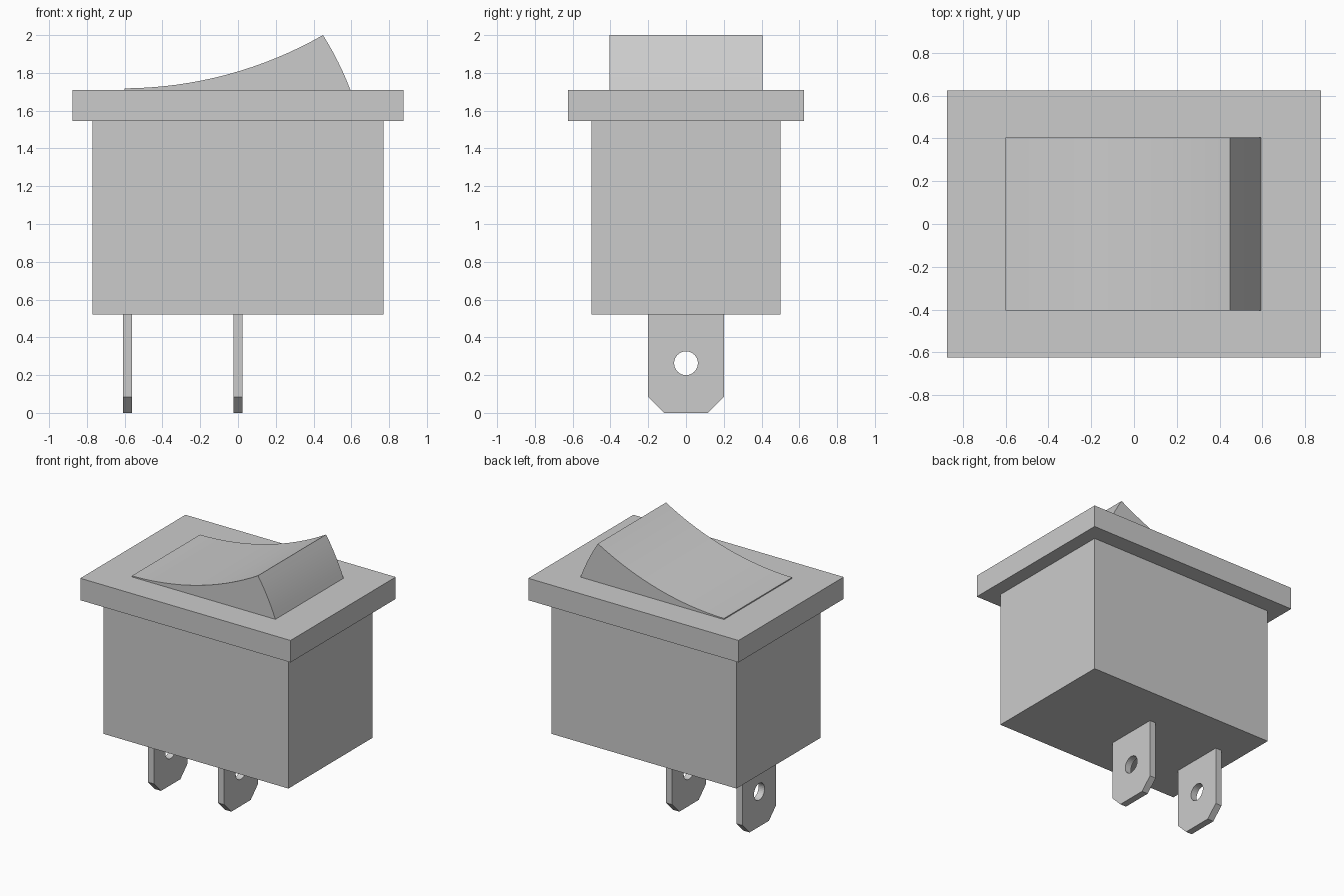
import bpy, bmesh, math
from mathutils import Vector

if "Cube" in bpy.data.objects:
    bpy.data.objects.remove(bpy.data.objects["Cube"])


def link(name, bm):
    bmesh.ops.recalc_face_normals(bm, faces=bm.faces[:])
    mesh = bpy.data.meshes.new(name)
    bm.to_mesh(mesh)
    bm.free()
    obj = bpy.data.objects.new(name, mesh)
    bpy.context.collection.objects.link(obj)
    return obj


def box(name, half_x, half_y, z0, z1):
    bm = bmesh.new()
    bmesh.ops.create_cube(bm, size=1)
    bmesh.ops.scale(bm, vec=(2 * half_x, 2 * half_y, z1 - z0), verts=bm.verts)
    bmesh.ops.translate(bm, vec=(0, 0, (z0 + z1) / 2), verts=bm.verts)
    return link(name, bm)


def prism(name, points, depth):
    """Extrude a closed outline of 3D points along a vector."""
    bm = bmesh.new()
    face = bm.faces.new([bm.verts.new(p) for p in points])
    ext = bmesh.ops.extrude_face_region(bm, geom=[face], use_keep_orig=True)
    new = [v for v in ext["geom"] if isinstance(v, bmesh.types.BMVert)]
    bmesh.ops.translate(bm, vec=depth, verts=new)
    return link(name, bm)


def arc(a, b, bulge, steps):
    """Circular arc from a to b; bulge is the height left of the chord."""
    a, b = Vector(a), Vector(b)
    chord = b - a
    half = chord.length / 2
    left = Vector((-chord.y, chord.x)).normalized()
    radius = (half ** 2 + bulge ** 2) / (2 * abs(bulge))
    sign = math.copysign(1, bulge)
    centre = (a + b) / 2 + left * (bulge - sign * radius)
    sweep = math.asin(half / radius)
    along = chord.normalized()
    return [centre + radius * (along * math.sin(t) + left * sign * math.cos(t))
            for t in (sweep * (2 * i / steps - 1) for i in range(steps + 1))]


# Housing and mounting flange
box("housing", 0.77, 0.5, 0.52, 1.545)
box("flange", 0.875, 0.625, 1.545, 1.71)

# Rocker: concave top, slightly convex end
outline = [Vector((-0.6, 1.71))]
outline += arc((-0.6, 1.718), (0.45, 2.0), -0.07, 16)
outline += arc((0.45, 2.0), (0.595, 1.71), 0.008, 6)[1:]
rocker = prism("rocker", [(p.x, -0.405, p.y) for p in outline], (0, 0.81, 0))

# Cutter for the holes through both terminals
bm = bmesh.new()
bmesh.ops.create_cone(bm, cap_ends=True, segments=32, radius1=0.063,
                      radius2=0.063, depth=2)
cutter = link("hole_cutter", bm)
cutter.rotation_euler = (0, math.pi / 2, 0)
cutter.location = (0, 0, 0.263)
cutter.hide_render = True
cutter.display_type = 'WIRE'

# Blade terminals with chamfered tips
half = [(0.115, 0), (0.2, 0.085), (0.2, 0.52)]
blade = half + [(-y, z) for y, z in reversed(half)]
terminals = []
for name, x in (("outer_terminal", -0.61), ("centre_terminal", -0.025)):
    tab = prism(name, [(x, y, z) for y, z in blade], (0.05, 0, 0))
    cut = tab.modifiers.new("hole", 'BOOLEAN')
    cut.operation = 'DIFFERENCE'
    cut.solver = 'EXACT'
    cut.object = cutter
    terminals.append(tab)

# Smooth the rocker's curves, keeping hard edges
bpy.ops.object.select_all(action='DESELECT')
rocker.select_set(True)
bpy.context.view_layer.objects.active = rocker
bpy.ops.object.shade_smooth_by_angle(angle=math.radians(30))
